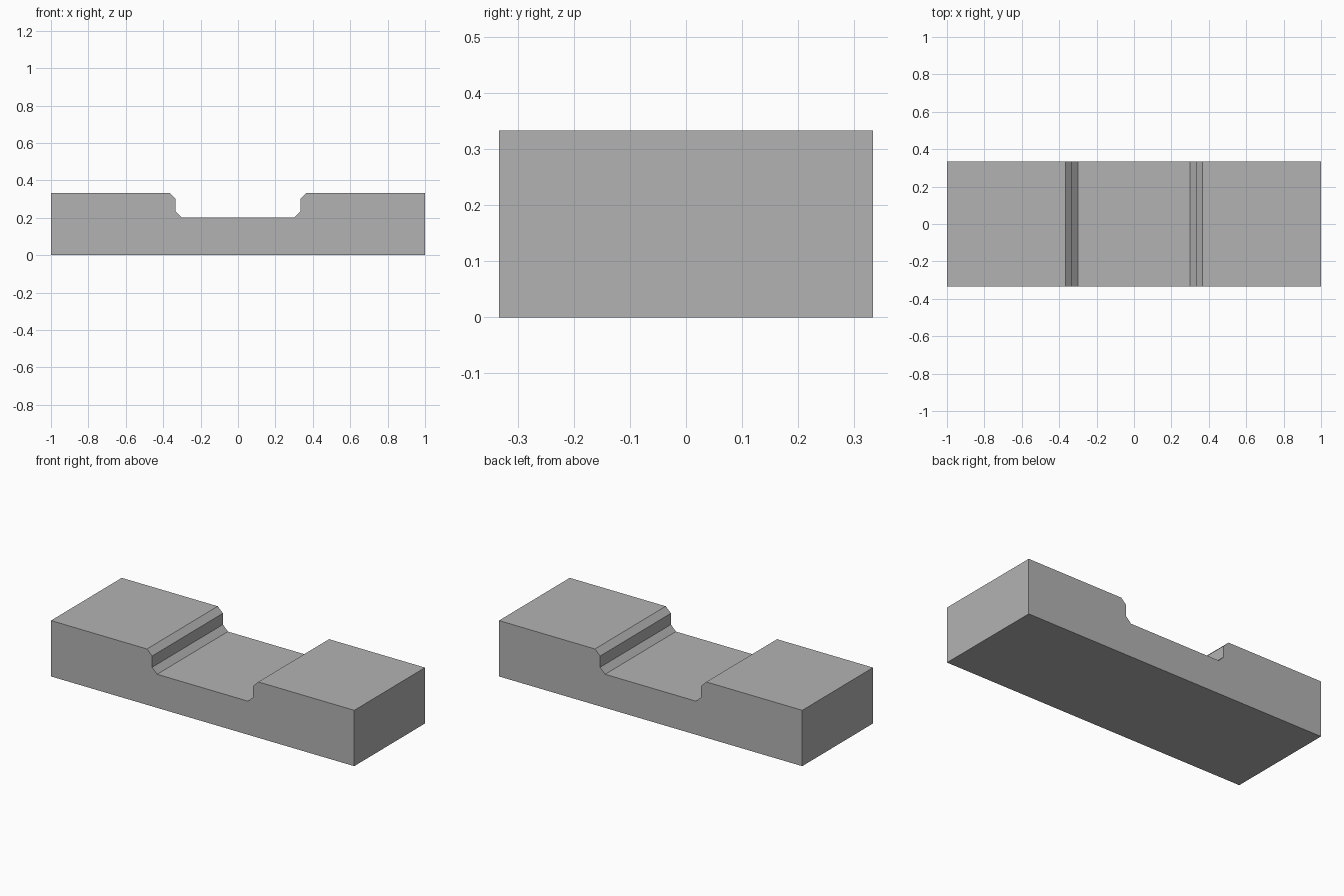
import bpy
import bmesh
from mathutils import Vector

DEPTH = 2 / 3

cube = bpy.data.objects.get("Cube")
if cube:
    bpy.data.objects.remove(cube, do_unlink=True)

# Plain grey material
grey = bpy.data.materials.new("plain grey")
grey.use_nodes = True
colour = (0.45, 0.45, 0.45, 1)
grey.diffuse_color = colour
grey.node_tree.nodes["Principled BSDF"].inputs["Base Color"].default_value = colour

# Half profile: outer wall, raised end, chamfered step, recessed middle
half = [(1, 0), (1, 0.333), (0.367, 0.333), (0.333, 0.3), (0.333, 0.233), (0.3, 0.2)]
profile = half + [(-x, z) for x, z in reversed(half)]

# Extrude the mirrored profile from front to back
bm = bmesh.new()
front = bm.faces.new([bm.verts.new((x, -DEPTH / 2, z)) for x, z in profile])
extruded = bmesh.ops.extrude_face_region(bm, geom=[front], use_keep_orig=True)
back_verts = [v for v in extruded["geom"] if isinstance(v, bmesh.types.BMVert)]
bmesh.ops.translate(bm, verts=back_verts, vec=Vector((0, DEPTH, 0)))
bmesh.ops.recalc_face_normals(bm, faces=bm.faces)

mesh = bpy.data.meshes.new("notched_block")
bm.to_mesh(mesh)
bm.free()
mesh.materials.append(grey)
block = bpy.data.objects.new("notched_block", mesh)
bpy.context.collection.objects.link(block)
